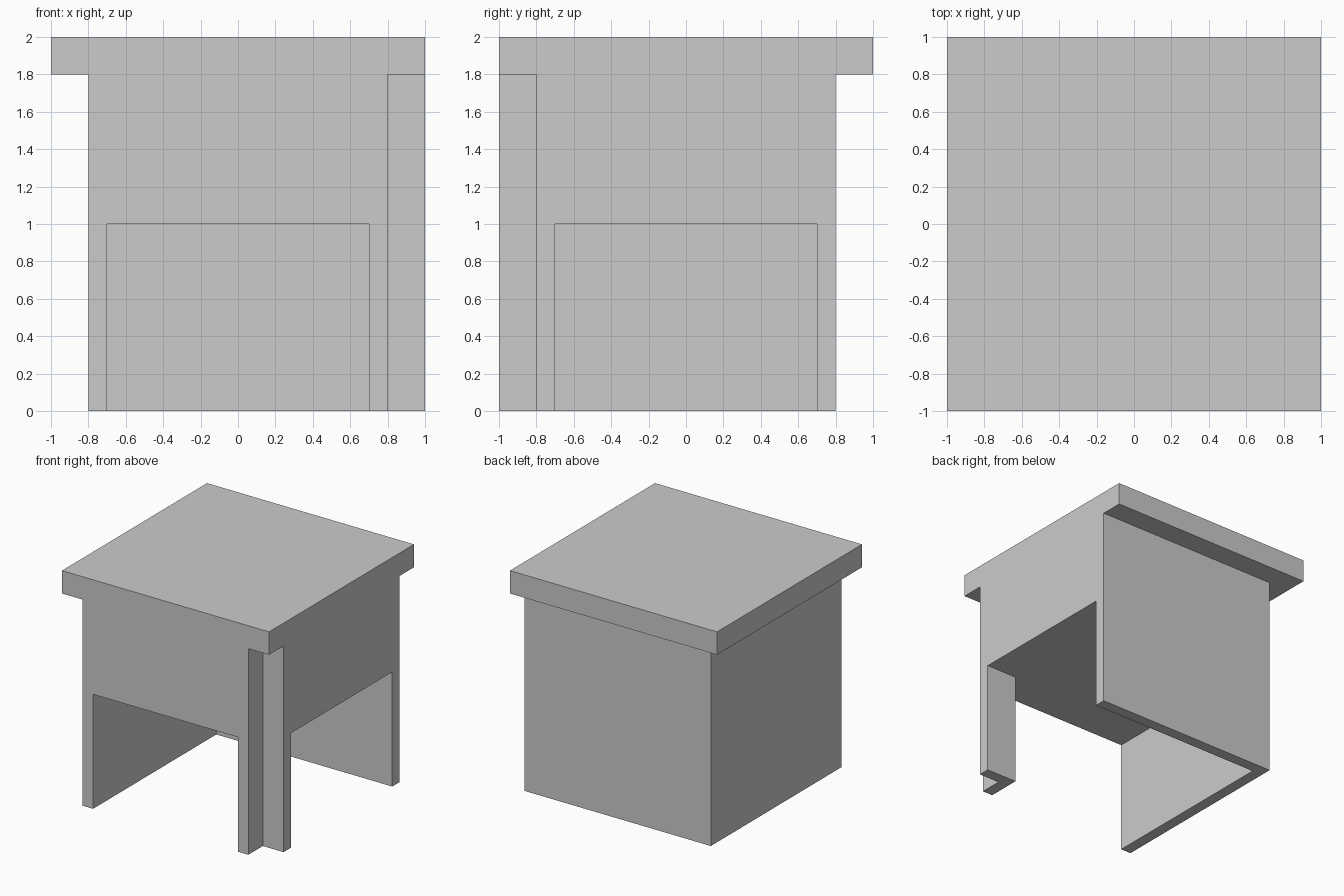
import bpy, bmesh

if "Cube" in bpy.data.objects:
    bpy.data.objects.remove(bpy.data.objects["Cube"])


def prism(name, outline, z0, z1):
    """Extrude a plan outline from z0 up to z1."""
    bm = bmesh.new()
    base = bm.faces.new([bm.verts.new((x, y, z0)) for x, y in outline])
    ext = bmesh.ops.extrude_face_region(bm, geom=[base])
    top = [v for v in ext["geom"] if isinstance(v, bmesh.types.BMVert)]
    bmesh.ops.translate(bm, verts=top, vec=(0, 0, z1 - z0))
    bmesh.ops.recalc_face_normals(bm, faces=bm.faces)
    mesh = bpy.data.meshes.new(name)
    bm.to_mesh(mesh)
    bm.free()
    obj = bpy.data.objects.new(name, mesh)
    bpy.context.collection.objects.link(obj)
    return obj


def combine(target, tool, operation):
    """Apply a boolean and discard the tool object."""
    mod = target.modifiers.new(operation.lower(), "BOOLEAN")
    mod.solver = "EXACT"
    mod.operation = operation
    mod.object = tool
    bpy.context.view_layer.objects.active = target
    bpy.ops.object.modifier_apply(modifier=mod.name)
    bpy.data.objects.remove(tool)


# Body with the front right corner notched out
body = prism("table_block", [(-0.8, -1), (0.8, -1), (0.8, -0.8), (1, -0.8),
                             (1, 0.8), (-0.8, 0.8)], 0, 1.8)

# Lower cavity, open to the front and right, leaving walls and an angled leg
cavity = prism("cavity_cutter", [(-0.7, -1.2), (0.7, -1.2), (0.7, -0.7), (1.2, -0.7),
                                 (1.2, 0.7), (-0.7, 0.7)], -0.2, 1)
combine(body, cavity, "DIFFERENCE")

# Square top slab, flush at front and right, overhanging at back and left
slab = prism("top_slab", [(-1, -1), (1, -1), (1, 1), (-1, 1)], 1.8, 2)
combine(body, slab, "UNION")

# Merge flush faces so no seams remain
bm = bmesh.new()
bm.from_mesh(body.data)
bmesh.ops.remove_doubles(bm, verts=bm.verts, dist=0.0005)
bmesh.ops.dissolve_limit(bm, angle_limit=0.01, verts=bm.verts, edges=bm.edges)
bmesh.ops.recalc_face_normals(bm, faces=bm.faces)
bm.to_mesh(body.data)
bm.free()
